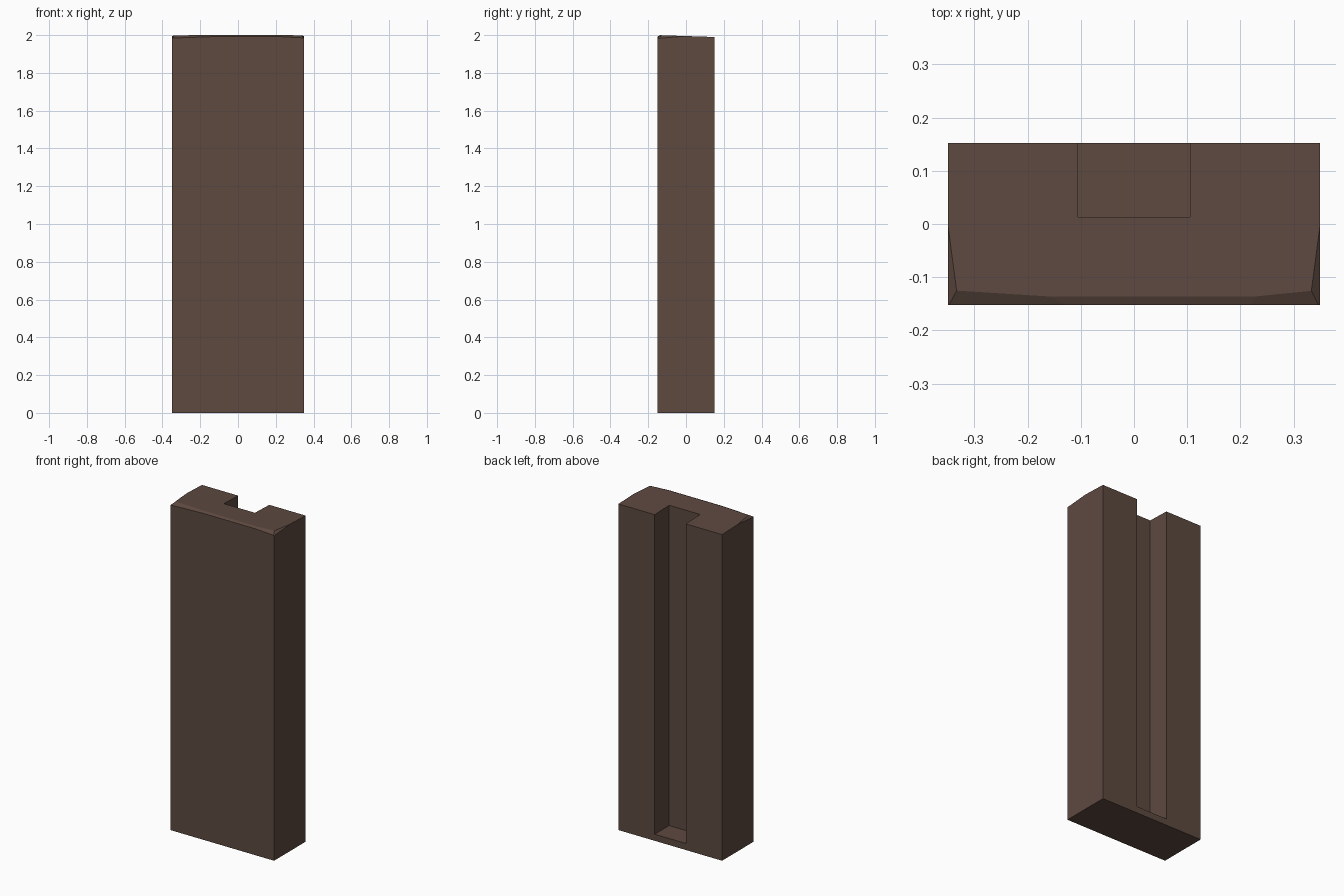
import bpy, bmesh
from mathutils import Vector

if "Cube" in bpy.data.objects:
    bpy.data.objects.remove(bpy.data.objects["Cube"])

W, D, H = 0.35, 0.152, 2.0          # half width, half depth, height
SLOT_W, SLOT_Y, SLOT_Z = 0.105, 0.013, 0.04


def add_box(name, lo, hi):
    bm = bmesh.new()
    bmesh.ops.create_cube(bm, size=1)
    lo, hi = Vector(lo), Vector(hi)
    for v in bm.verts:
        v.co = Vector([lo[i] + (v.co[i] + 0.5) * (hi[i] - lo[i]) for i in range(3)])
    me = bpy.data.meshes.new(name)
    bm.to_mesh(me)
    bm.free()
    ob = bpy.data.objects.new(name, me)
    bpy.context.collection.objects.link(ob)
    return ob


def chip(bm, a, b, c):
    """Slice off the material above the plane through three points."""
    a, b, c = Vector(a), Vector(b), Vector(c)
    n = (b - a).cross(c - a).normalized()
    if n.z < 0:
        n = -n
    geom = bm.verts[:] + bm.edges[:] + bm.faces[:]
    bmesh.ops.bisect_plane(bm, geom=geom, plane_co=a, plane_no=n, clear_outer=True)
    bmesh.ops.holes_fill(bm, edges=[e for e in bm.edges if e.is_boundary])


# Wooden block with worn top edges
block = add_box("grooved_plank", (-W, -D, 0), (W, D, H))
bm = bmesh.new()
bm.from_mesh(block.data)
# slightly sloping top
chip(bm, (-W, -D, H), (W, -D, H), (0, D, 1.99))
# worn front edge
chip(bm, (-W, -0.135, H), (W, -0.135, H), (0, -D, 1.992))
# chipped front corners
chip(bm, (-W, -0.128, 1.997), (-0.13, -D, 1.992), (-W, -D, 1.984))
chip(bm, (W, -0.128, 1.997), (0.22, -D, 1.992), (W, -D, 1.985))
# worn side edges
for s in (-1, 1):
    chip(bm, (s * W, 0.0, 1.995), (s * 0.341, -D, 1.99), (s * W, -D, 1.982))
bmesh.ops.recalc_face_normals(bm, faces=bm.faces[:])
bm.to_mesh(block.data)
bm.free()

# Groove down the back, open at the top and closed at the foot
cutter = add_box("groove_cutter", (-SLOT_W, SLOT_Y, SLOT_Z), (SLOT_W, D + 0.2, H + 0.2))
cutter.hide_render = True
mod = block.modifiers.new("groove", 'BOOLEAN')
mod.operation = 'DIFFERENCE'
mod.solver = 'EXACT'
mod.object = cutter
bpy.context.view_layer.objects.active = block
bpy.ops.object.modifier_apply(modifier=mod.name)
bpy.data.objects.remove(cutter)

# Dark brown wood
mat = bpy.data.materials.new("dark_wood")
mat.diffuse_color = (0.11, 0.067, 0.051, 1)
mat.use_nodes = True
mat.node_tree.nodes["Principled BSDF"].inputs["Base Color"].default_value = mat.diffuse_color
block.data.materials.clear()
block.data.materials.append(mat)
